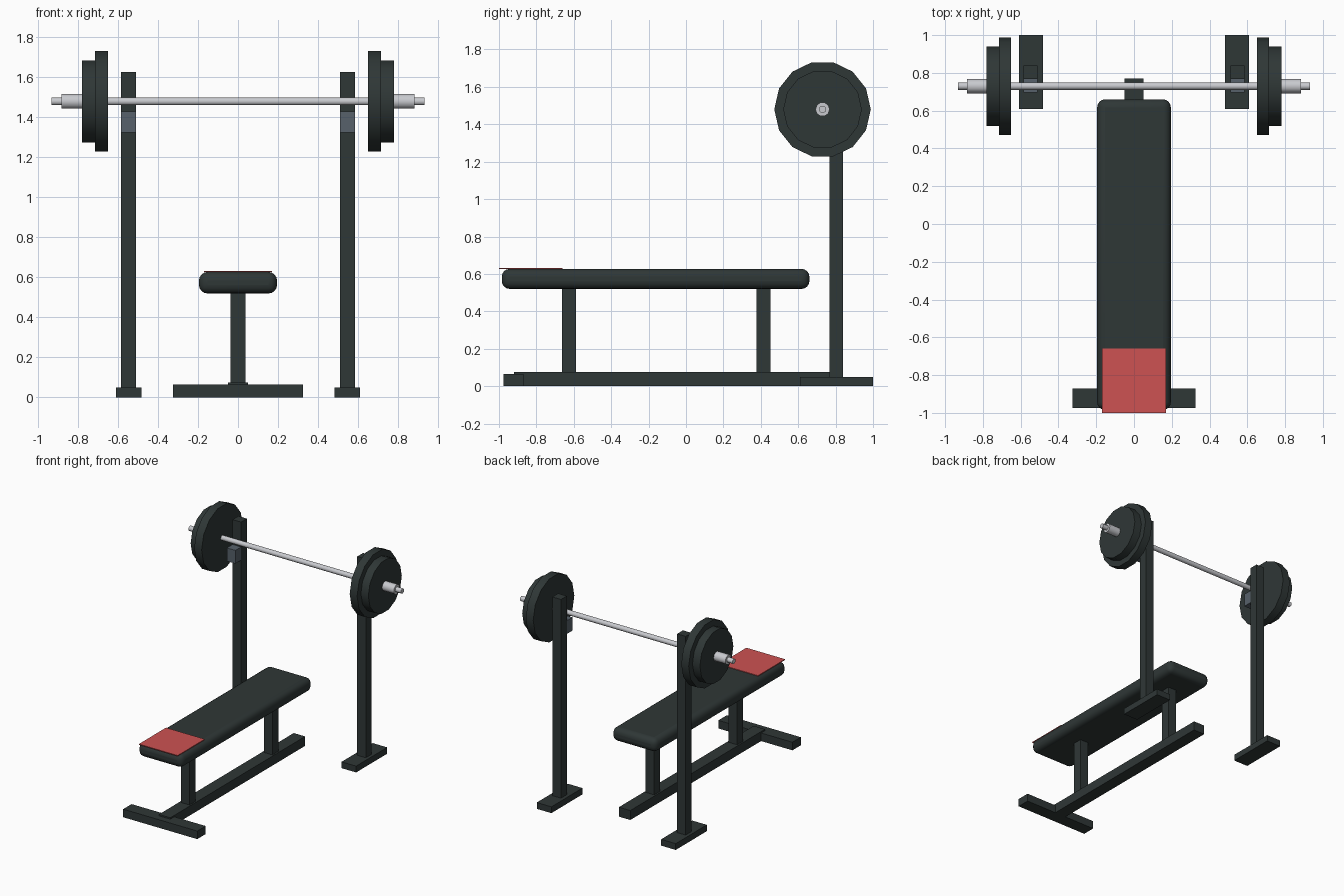
import bpy
import math

if "Cube" in bpy.data.objects:
    bpy.data.objects.remove(bpy.data.objects["Cube"], do_unlink=True)


def material(name, rgb):
    m = bpy.data.materials.new(name)
    m.use_nodes = True
    m.diffuse_color = (*rgb, 1)
    m.node_tree.nodes["Principled BSDF"].inputs["Base Color"].default_value = (*rgb, 1)
    return m


DARK = material("charcoal", (0.028, 0.038, 0.037))
STEEL = material("bright steel", (0.58, 0.59, 0.62))
HOOK = material("slate grey", (0.095, 0.12, 0.145))
RED = material("towel red", (0.61, 0.085, 0.085))


def box(name, x, y, z, mat):
    """Box from (min, max) ranges along each axis."""
    bpy.ops.mesh.primitive_cube_add(size=1, location=[sum(r) / 2 for r in (x, y, z)])
    ob = bpy.context.object
    ob.name = name
    ob.scale = [r[1] - r[0] for r in (x, y, z)]
    bpy.ops.object.transform_apply(location=False, rotation=False, scale=True)
    ob.data.materials.append(mat)
    return ob


BAR_Y, BAR_Z = 0.73, 1.48


def rod(name, x, radius, sides, mat):
    """Cylinder lying along x, on the axis of the bar."""
    bpy.ops.mesh.primitive_cylinder_add(
        vertices=sides, radius=radius, depth=x[1] - x[0],
        location=(sum(x) / 2, BAR_Y, BAR_Z), rotation=(0, math.pi / 2, 0))
    ob = bpy.context.object
    ob.name = name
    ob.data.materials.append(mat)
    bpy.ops.object.shade_smooth_by_angle(angle=math.radians(40))
    return ob


# Bench: rounded pad, two legs, floor beam and front crossbar
pad = box("bench_pad", (-0.195, 0.195), (-0.985, 0.66), (0.52, 0.627), DARK)
bevel = pad.modifiers.new("rounding", "BEVEL")
bevel.width = 0.042
bevel.segments = 4
bpy.ops.object.shade_smooth_by_angle(angle=math.radians(35))

box("towel", (-0.17, 0.17), (-1.0, -0.66), (0.626, 0.632), RED)
for name, y in (("front_leg", -0.625), ("rear_leg", 0.415)):
    box(name, (-0.0375, 0.0375), (y - 0.0375, y + 0.0375), (0.07, 0.53), DARK)
box("floor_beam", (-0.05, 0.05), (-0.92, 0.77), (0, 0.075), DARK)
box("front_crossbar", (-0.325, 0.325), (-0.975, -0.87), (0, 0.064), DARK)

# Barbell shaft
rod("bar", (-0.933, 0.933), 0.02, 10, STEEL)

# Rack and weights, one set per side
for side, s in (("right", -1), ("left", 1)):
    def span(a, b):
        return tuple(sorted((s * a, s * b)))

    box(side + "_upright", span(0.51, 0.585), (0.767, 0.84), (0.04, 1.627), DARK)
    box(side + "_rack_foot", span(0.482, 0.61), (0.61, 1.0), (0, 0.05), DARK)
    box(side + "_bar_hook", span(0.51, 0.585), (0.695, 0.768), (1.325, 1.43), HOOK)
    for name, a, b, r, n, mat in (
            ("_large_plate", 0.65, 0.715, 0.258, 14, DARK),
            ("_small_plate", 0.715, 0.78, 0.21, 14, DARK),
            ("_sleeve", 0.66, 0.883, 0.038, 10, STEEL)):
        ob = rod(side + name, span(a, b), r, n, mat)
        # Turn the disc so that a corner points along y
        ob.rotation_euler = (0, math.pi / 2, 0)
